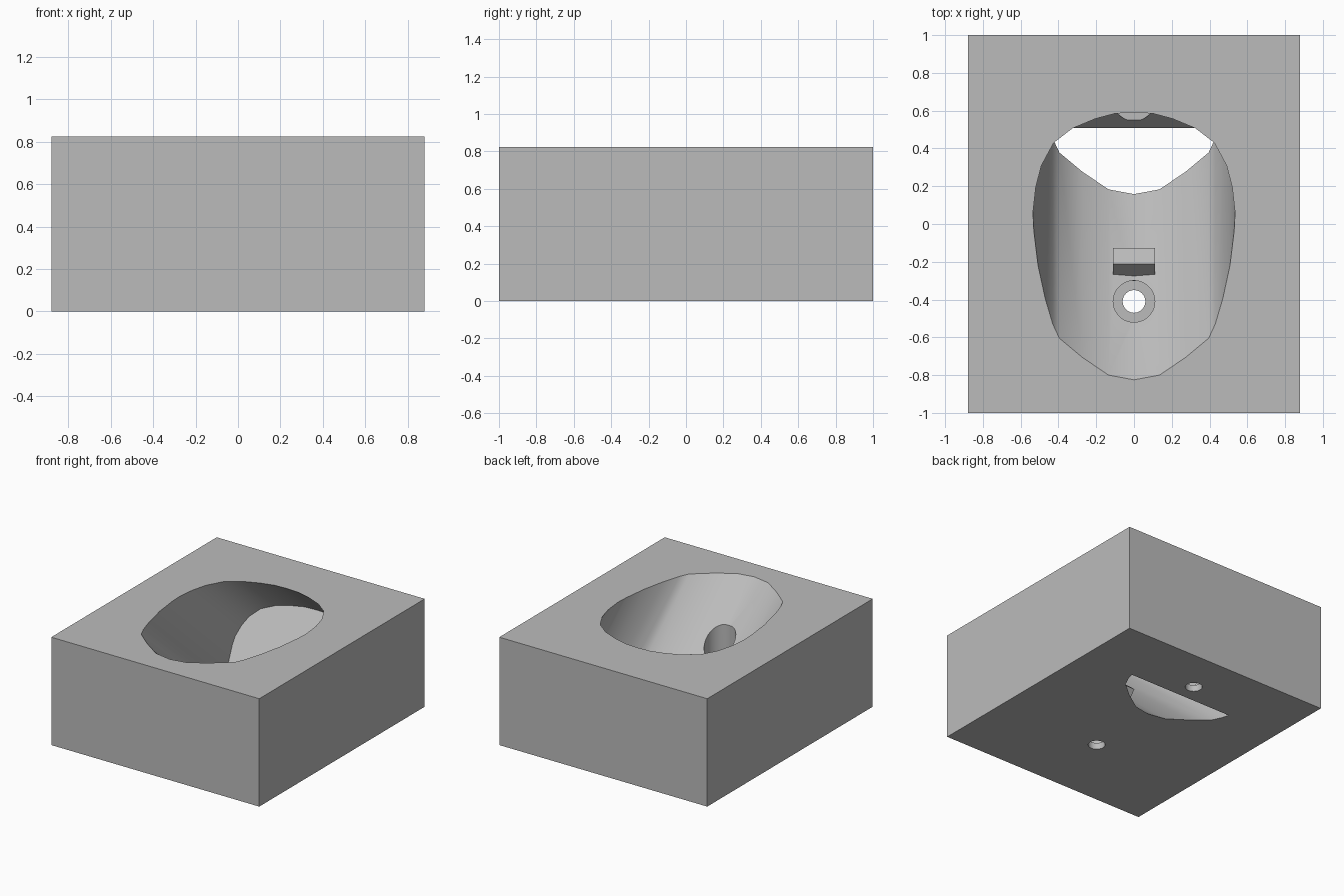
import bpy, bmesh, math
from mathutils import Vector, Matrix

if "Cube" in bpy.data.objects:
    bpy.data.objects.remove(bpy.data.objects["Cube"], do_unlink=True)

H = 0.825
TILT = math.radians(40)
AXIS = Vector((0, math.cos(TILT), -math.sin(TILT)))   # bore direction, down and back
UP = Vector((0, math.sin(TILT), math.cos(TILT)))      # normal of the bore floor

grey = bpy.data.materials.new("plain_grey")
grey.use_nodes = True
grey.diffuse_color = (0.5, 0.5, 0.5, 1)
grey.node_tree.nodes["Principled BSDF"].inputs["Base Color"].default_value = (0.5, 0.5, 0.5, 1)


def finish(name, bm):
    bmesh.ops.recalc_face_normals(bm, faces=bm.faces)
    mesh = bpy.data.meshes.new(name)
    bm.to_mesh(mesh)
    bm.free()
    mesh.materials.append(grey)
    obj = bpy.data.objects.new(name, mesh)
    bpy.context.collection.objects.link(obj)
    return obj


def box(name, size, matrix):
    bm = bmesh.new()
    bmesh.ops.create_cube(bm, size=1, matrix=matrix @ Matrix.Diagonal((*size, 1)))
    return finish(name, bm)


def upright_cylinder(name, radius, y, z0, z1):
    bm = bmesh.new()
    bmesh.ops.create_cone(bm, cap_ends=True, segments=48, radius1=radius, radius2=radius,
                          depth=z1 - z0, matrix=Matrix.Translation((0, y, (z0 + z1) / 2)))
    return finish(name, bm)


def cut(target, cutter):
    mod = target.modifiers.new(cutter.name, 'BOOLEAN')
    mod.operation = 'DIFFERENCE'
    mod.solver = 'EXACT'
    mod.object = cutter
    bpy.context.view_layer.objects.active = target
    bpy.ops.object.modifier_apply(modifier=mod.name)
    bpy.data.objects.remove(cutter, do_unlink=True)


# Main block
block = box("block", (1.76, 2, H), Matrix.Translation((0, 0, H / 2)))

# Slanted egg-shaped bore: half outline on the top face, mirrored, swept along the axis
half = [(0, .59), (.1, .585), (.205, .557), (.325, .507), (.425, .43), (.49, .31),
        (.52, .195), (.535, .06), (.53, -.04), (.508, -.22), (.47, -.395), (.43, -.53),
        (.395, -.605), (.275, -.705), (.135, -.80), (0, -.825)]
outline = half + [(-x, y) for x, y in half[-2:0:-1]]
floor_end = Vector((0, 0.508, 0))
bm = bmesh.new()
rings = [[], []]
for x, y in outline:
    p = Vector((x, y, H))
    rings[0].append(bm.verts.new(p - AXIS * 0.3))
    rings[1].append(bm.verts.new(p + AXIS * AXIS.dot(floor_end - p)))
for ring in rings:
    bm.faces.new(ring)
for i in range(len(outline)):
    j = i - 1
    bm.faces.new((rings[0][j], rings[0][i], rings[1][i], rings[1][j]))
cut(block, finish("bore_cutter", bm))

# Counterbored screw holes, front and back
for y, top in ((-0.41, 0.7), (0.655, 0.4)):
    cut(block, upright_cylinder("counterbore_cutter", 0.11, y, 0.05, top))
    cut(block, upright_cylinder("screw_hole_cutter", 0.06, y, -0.1, 0.2))

# Locating key standing on the bore floor
corner = Vector((0, -0.275, H - 0.55 * math.tan(TILT)))
center = corner + AXIS * 0.055 + UP * 0.03
frame = Matrix.Translation(center) @ Matrix.Rotation(-TILT, 4, 'X')
box("locating_key", (0.22, 0.11, 0.14), frame)

# Smooth the curved walls, keep the edges crisp
bpy.ops.object.select_all(action='DESELECT')
block.select_set(True)
bpy.context.view_layer.objects.active = block
bpy.ops.object.shade_smooth_by_angle(angle=math.radians(30))
